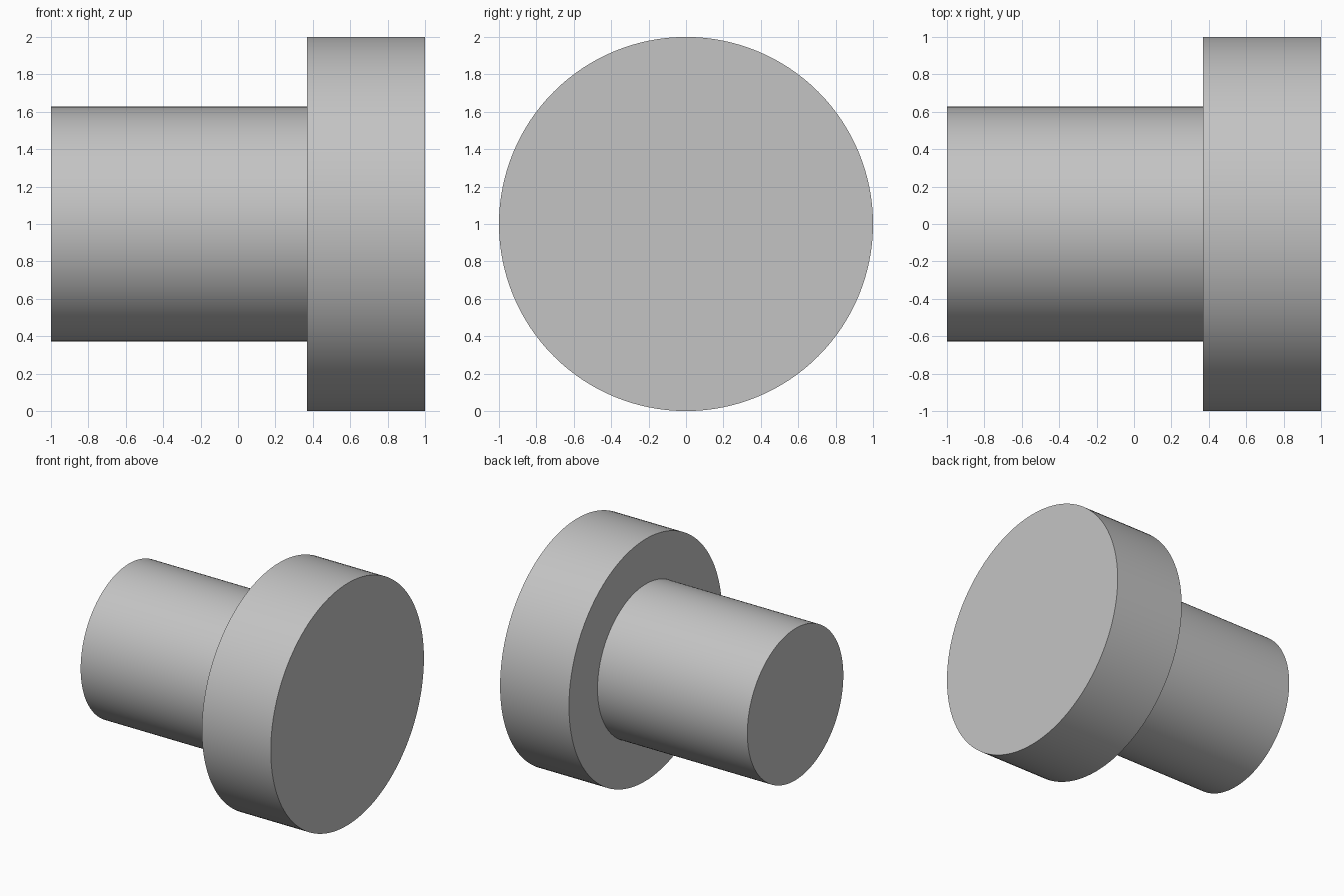
import bpy
import bmesh
import math
from mathutils import Matrix, Vector

default_cube = bpy.data.objects.get("Cube")
if default_cube:
    bpy.data.objects.remove(default_cube, do_unlink=True)

SEGMENTS = 128
AXIS_HEIGHT = 1.0

# Plain grey material
grey = bpy.data.materials.new("light_grey")
grey.use_nodes = True
colour = (0.55, 0.55, 0.55, 1.0)
grey.diffuse_color = colour
grey.node_tree.nodes["Principled BSDF"].inputs["Base Color"].default_value = colour

# Half profile of the headed pin: (x, radius) from shaft end to head face
shaft_end, shoulder, head_face = -1.0, 0.37, 1.0
shaft_radius, head_radius = 0.627, 1.0
profile = [
    (shaft_end, shaft_radius),
    (shoulder, shaft_radius),
    (shoulder, head_radius),
    (head_face, head_radius),
]

# Turn the profile around the x axis and close both ends with flat caps
bm = bmesh.new()
rings = []
for x, radius in profile:
    ring = bmesh.ops.create_circle(
        bm, segments=SEGMENTS, radius=radius,
        matrix=Matrix.Translation((x, 0, AXIS_HEIGHT)) @ Matrix.Rotation(math.pi / 2, 4, "Y"))
    rings.append(ring["verts"])
for first, second in zip(rings, rings[1:]):
    for i in range(SEGMENTS):
        j = (i + 1) % SEGMENTS
        bm.faces.new((first[i], first[j], second[j], second[i]))
bm.faces.new(rings[0])
bm.faces.new(rings[-1])
bmesh.ops.recalc_face_normals(bm, faces=bm.faces)

mesh = bpy.data.meshes.new("headed_pin")
bm.to_mesh(mesh)
bm.free()
mesh.materials.append(grey)
pin = bpy.data.objects.new("headed_pin", mesh)
bpy.context.collection.objects.link(pin)

# Smooth round walls with crisp rims
bpy.ops.object.select_all(action="DESELECT")
pin.select_set(True)
bpy.context.view_layer.objects.active = pin
bpy.ops.object.shade_smooth_by_angle(angle=math.radians(30))
